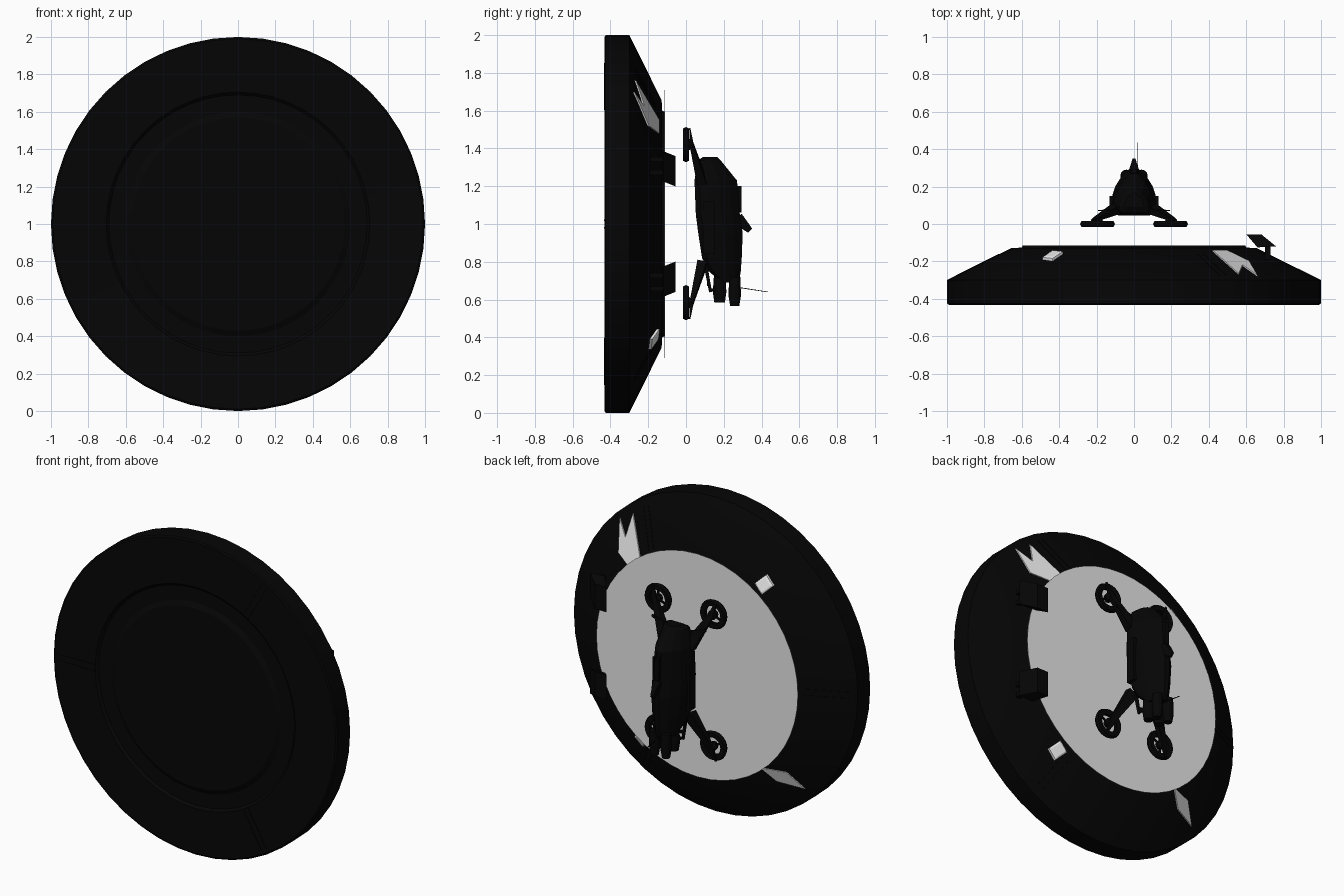
import bpy, bmesh
from math import sin, cos, pi, radians, hypot
from mathutils import Vector

old = bpy.data.objects.get("Cube")
if old:
    bpy.data.objects.remove(old)


def material(name, value):
    m = bpy.data.materials.new(name)
    m.use_nodes = True
    colour = (value, value, value, 1)
    m.diffuse_color = colour
    m.node_tree.nodes["Principled BSDF"].inputs["Base Color"].default_value = colour
    return m


BLACK = material("matte black", 0.0016)
PALE = material("pale grey", 0.8)


def loft(name, rings, mat, smooth=False, closed=False):
    """Skin a list of equal-length point rings; cap the ends unless closed."""
    bm = bmesh.new()
    loops = [[bm.verts.new(p) for p in ring] for ring in rings]
    n = len(loops[0])
    pairs = list(zip(loops, loops[1:]))
    if closed:
        pairs.append((loops[-1], loops[0]))
    for a, b in pairs:
        for i in range(n):
            j = (i + 1) % n
            bm.faces.new((a[i], a[j], b[j], b[i]))
    if not closed:
        bm.faces.new(loops[0])
        bm.faces.new(loops[-1])
    bmesh.ops.recalc_face_normals(bm, faces=bm.faces)
    mesh = bpy.data.meshes.new(name)
    bm.to_mesh(mesh)
    bm.free()
    mesh.materials.append(mat)
    obj = bpy.data.objects.new(name, mesh)
    bpy.context.collection.objects.link(obj)
    if smooth:
        bpy.ops.object.select_all(action='DESELECT')
        obj.select_set(True)
        bpy.context.view_layer.objects.active = obj
        bpy.ops.object.shade_smooth_by_angle(angle=radians(25))
    return obj


def ring_y(r, y, n=48, x=0, z=1):
    return [(x + r * cos(2 * pi * i / n), y, z + r * sin(2 * pi * i / n)) for i in range(n)]


def ring_z(r, z, x, y, n=12):
    return [(x + r * cos(2 * pi * i / n), y + r * sin(2 * pi * i / n), z) for i in range(n)]


def beam(name, a, b, wa, wb):
    """Tapered four-sided bar; each width is (across, thickness toward y)."""
    a, b = Vector(a), Vector(b)
    d = (b - a).normalized()
    ref = Vector((0, 1, 0)) if abs(d.y) < 0.9 else Vector((0, 0, 1))
    side = d.cross(ref).normalized()
    up = side.cross(d)
    corners = ((-1, -1), (1, -1), (1, 1), (-1, 1))
    return loft(name, [[p + side * s * w[0] / 2 + up * t * w[1] / 2 for s, t in corners]
                       for p, w in ((a, wa), (b, wb))], BLACK)


def box(name, x, y, z):
    return loft(name, [[(x[0], y[0], h), (x[1], y[0], h), (x[1], y[1], h), (x[0], y[1], h)]
                       for h in z], BLACK)


def cone_y(x, z):
    return -0.30 + (1 - hypot(x, z)) * 0.495


def cone_plate(name, points, height=0.008):
    """Thin plate lying on the sloping face of the base."""
    loft(name, [[(x, cone_y(x, z) + h, 1 + z) for x, z in points] for h in (0, height)], PALE)


# Round base: raised boss underneath, sloping rim, raised core on top
profile = [(0.57, -0.432), (0.60, -0.416), (0.69, -0.416), (0.705, -0.430), (0.99, -0.432),
           (1.0, -0.425), (1.0, -0.30), (0.985, -0.292), (0.655, -0.129), (0.60, -0.126), (0.595, -0.114)]
loft("base_disc", [ring_y(r, y) for r, y in profile], BLACK, smooth=True)

# Thin deck overhanging the core
loft("deck_panel", [ring_y(0.71, y) for y in (-0.1135, -0.112)], PALE)

# Radial seams on both faces of the base
for k, angle in enumerate((60, 180, 300)):
    c, s = cos(radians(angle)), sin(radians(angle))
    for side, off in (("left", -0.02), ("right", 0.02)):
        px, pz = -s * off, c * off
        beam(f"slope_seam_{k}_{side}",
             (c * 0.72 + px, -0.162, 1 + s * 0.72 + pz), (c * 0.95 + px, -0.276, 1 + s * 0.95 + pz),
             (0.006, 0.006), (0.006, 0.006))
        beam(f"underside_seam_{k}_{side}", (c * 0.71 + px, -0.43, 1 + s * 0.71 + pz),
             (c * 0.97 + px, -0.431, 1 + s * 0.97 + pz), (0.006, 0.006), (0.006, 0.006))

# Pale markings on the slope
cone_plate("forked_marking", [(0.42, 0.55), (0.50, 0.48), (0.615, 0.52), (0.66, 0.70),
                              (0.58, 0.62), (0.56, 0.76)])
cone_plate("shard_marking", [(-0.42, -0.55), (-0.57, -0.56), (-0.655, -0.67), (-0.50, -0.64)])

# Diamond lamps lying on the slope
for name, sign in (("upper_lamp", 1), ("lower_lamp", -1)):
    cx, cz = -0.435 * sign, 0.61 * sign
    loft(name, [[(cx + dx * k, cone_y(cx + dx * k, cz + dz * k) + h, 1 + cz + dz * k)
                 for dx, dz in ((0.055, 0), (0, 0.055), (-0.055, 0), (0, -0.055))]
                for h, k in ((-0.01, 1), (0.014, 1), (0.019, 0.75))], PALE)

# Slanted docking blocks on one edge of the base
for name, sign in (("upper_dock", 1), ("lower_dock", -1)):
    section = ((0.60, -0.055), (0.68, -0.055), (0.76, -0.12), (0.66, -0.125))
    loft(name, [[(x, y, 1 + sign * (h - (y + 0.12) * 0.4)) for x, y in section]
                for h in (0.225, 0.385)], BLACK)
    for i, h in enumerate((0.26, 0.33)):
        z = sorted((1 + sign * h, 1 + sign * (h + 0.025)))
        box(f"{name}_foot_{i}", (0.70, 0.73), (-0.19, -0.115), z)

# Craft hull, bell-shaped section
BELL = ((0.75, 0), (1, 0.12), (0.97, 0.3), (0.80, 0.58), (0.52, 0.82), (0.14, 1))


def hull_ring(z, low, high, w):
    half = [(w * a, low + (high - low) * b, z) for a, b in BELL]
    return half + [(-x, y, h) for x, y, h in reversed(half)]


hull = [(1.355, 0.09, 0.165, 0.05), (1.335, 0.06, 0.185, 0.08), (1.23, 0.045, 0.27, 0.11),
        (1.05, 0.052, 0.285, 0.125), (0.95, 0.065, 0.30, 0.125), (0.82, 0.085, 0.295, 0.11),
        (0.75, 0.12, 0.29, 0.09), (0.69, 0.19, 0.28, 0.065)]
loft("hull", [hull_ring(*s) for s in hull], BLACK)
box("canopy_rib", (-0.015, 0.015), (0.25, 0.295), (1.06, 1.2))
beam("dorsal_fin", (0, 0.27, 1.03), (0, 0.34, 0.965), (0.05, 0.07), (0.015, 0.03))
beam("antenna", (0.02, 0.24, 0.67), (0.02, 0.435, 0.64), (0.005, 0.005), (0.003, 0.003))
beam("tail_crossbar", (-0.075, 0.12, 0.68), (0.075, 0.12, 0.68), (0.015, 0.015), (0.015, 0.015))

for side, s in (("left", 1), ("right", -1)):
    # Engines and open tail frame
    loft(f"{side}_upper_nozzle", [ring_z(r, z, s * 0.04, 0.258)
                                  for r, z in ((0.03, 0.72), (0.033, 0.62), (0.024, 0.565))], BLACK, True)
    loft(f"{side}_lower_nozzle", [ring_z(r, z, s * 0.04, 0.178)
                                  for r, z in ((0.028, 0.76), (0.036, 0.64), (0.028, 0.585))], BLACK, True)
    beam(f"{side}_tail_strut", (s * 0.075, 0.1, 0.80), (s * 0.07, 0.13, 0.64),
         (0.015, 0.02), (0.012, 0.015))
    beam(f"{side}_tail_brace", (s * 0.07, 0.13, 0.65), (s * 0.05, 0.20, 0.66),
         (0.012, 0.015), (0.012, 0.015))
    box(f"{side}_side_pod", sorted((s * 0.09, s * 0.13)), (0.09, 0.15), (0.84, 1.12))
    beam(f"{side}_stub_wing", (s * 0.08, 0.075, 1.30), (s * 0.19, 0.072, 1.34),
         (0.03, 0.01), (0.015, 0.006))

    for end, e, root in (("front", 1, 1.22), ("rear", -1, 0.79)):
        # Lift ring with hub and spokes, carried on a tapered arm
        cz, cx = 1.002 + e * 0.418, s * 0.195
        part = f"{end}_{side}"
        loft(f"{part}_lift_ring", [ring_y(r, y, 24, cx, cz) for r, y in
                                   ((0.055, -0.012), (0.086, -0.015), (0.093, 0), (0.086, 0.015), (0.055, 0.012))],
             BLACK, True, closed=True)
        loft(f"{part}_hub", [ring_y(r, y, 12, cx, cz) for r, y in
                             ((0.025, -0.012), (0.03, 0.015), (0.018, 0.035))], BLACK, True)
        for i in range(3):
            a = 2 * pi * i / 3 + pi / 2 * e
            beam(f"{part}_spoke_{i}", (cx, 0, cz), (cx + 0.07 * cos(a), 0, cz + 0.07 * sin(a)),
                 (0.012, 0.008), (0.012, 0.008))
        beam(f"{part}_arm", (s * 0.085, 0.085, root), (cx, 0.03, cz), (0.07, 0.05), (0.035, 0.02))
        beam(f"{part}_arm_tip", (cx, 0.03, cz), (cx + s * 0.03, 0.02, cz + e * 0.085),
             (0.035, 0.02), (0.012, 0.006))
